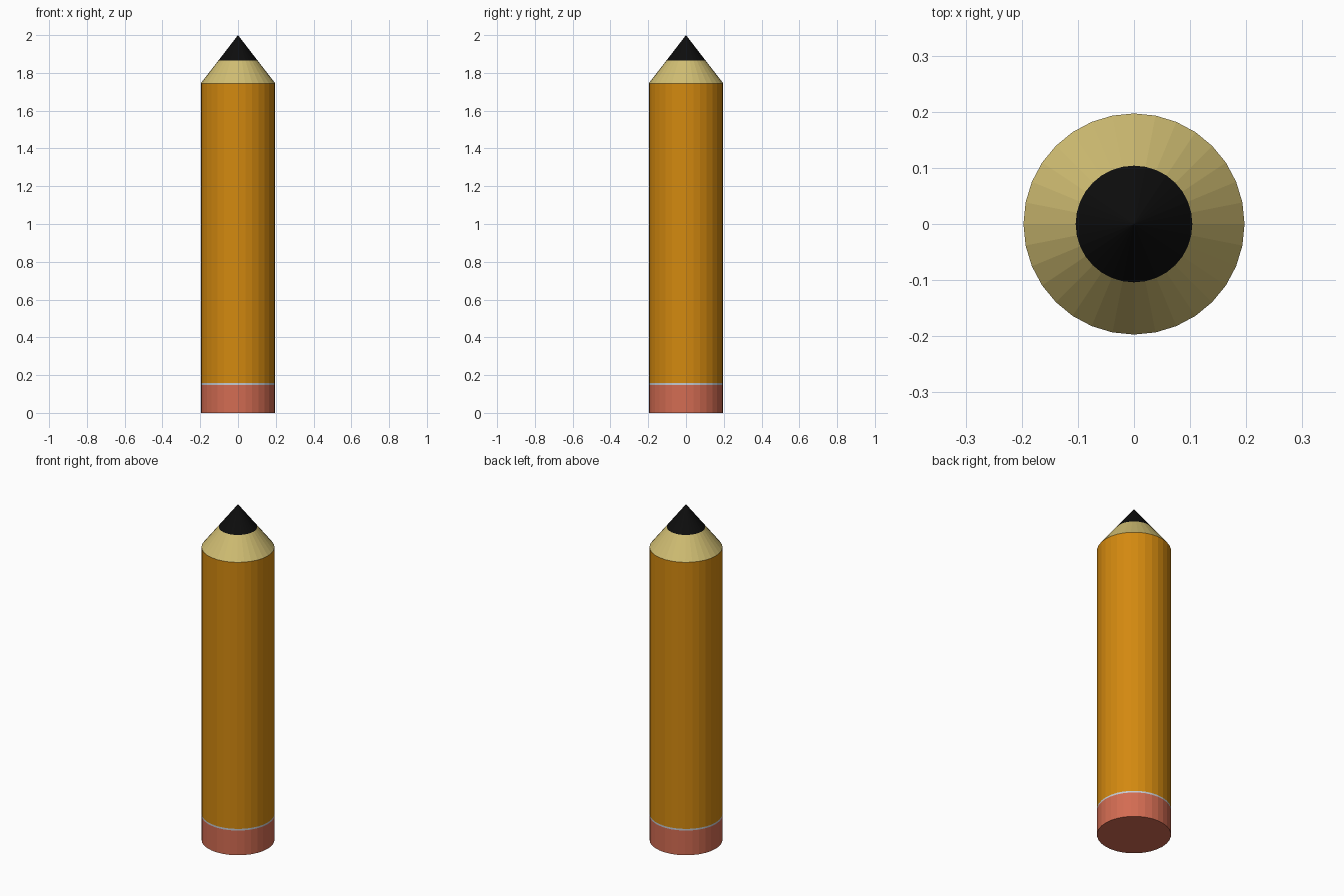
import bpy

cube = bpy.data.objects.get("Cube")
if cube:
    bpy.data.objects.remove(cube, do_unlink=True)

SIDES = 32
RADIUS = 0.197
LEAD_RADIUS = 0.104


def material(name, rgb):
    mat = bpy.data.materials.new(name)
    mat.use_nodes = True
    mat.diffuse_color = (*rgb, 1)
    mat.node_tree.nodes["Principled BSDF"].inputs["Base Color"].default_value = (*rgb, 1)
    return mat


def section(name, bottom, top, r_bottom, r_top, mat):
    """Flat-faced round section between two heights."""
    bpy.ops.mesh.primitive_cone_add(
        vertices=SIDES, radius1=r_bottom, radius2=r_top,
        depth=top - bottom, location=(0, 0, (bottom + top) / 2))
    obj = bpy.context.object
    obj.name = name
    obj.data.materials.append(mat)
    return obj


pink = material("eraser pink", (0.65, 0.15, 0.085))
silver = material("pale silver", (0.56, 0.59, 0.64))
orange = material("orange paint", (0.65, 0.25, 0.005))
wood = material("bare wood", (0.63, 0.51, 0.17))
black = material("black lead", (0.004, 0.004, 0.004))

# Stacked from the eraser up to the point
section("eraser", 0, 0.147, RADIUS, RADIUS, pink)
section("metal_band", 0.147, 0.157, RADIUS, RADIUS, silver)
section("painted_shaft", 0.157, 1.745, RADIUS, RADIUS, orange)
section("sharpened_wood", 1.745, 1.865, RADIUS, LEAD_RADIUS, wood)
section("lead_point", 1.865, 2.0, LEAD_RADIUS, 0, black)
